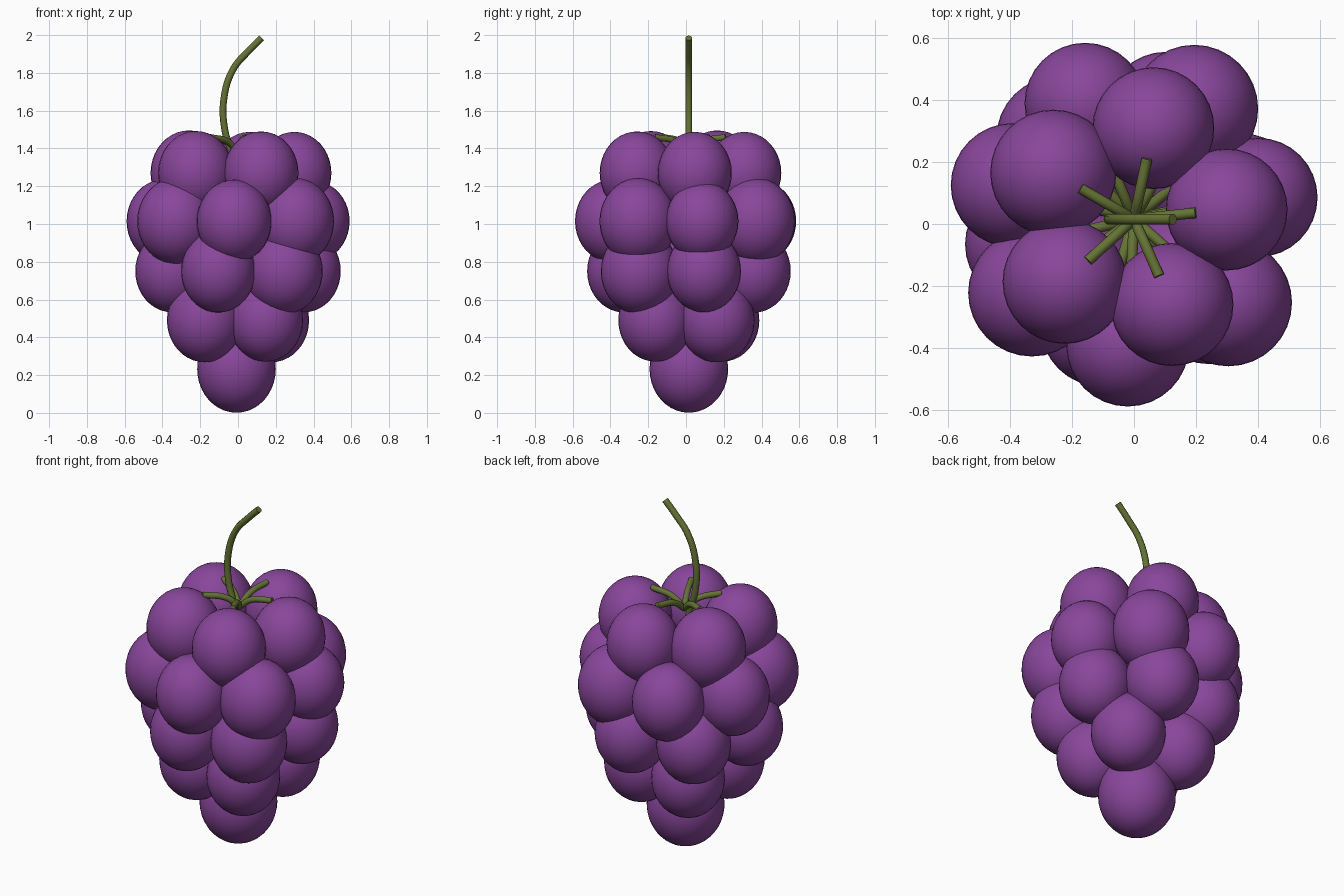
import bpy
from math import cos, sin, radians
from mathutils import Vector

cube = bpy.data.objects.get("Cube")
if cube:
    bpy.data.objects.remove(cube, do_unlink=True)


def material(name, rgb):
    mat = bpy.data.materials.new(name)
    mat.use_nodes = True
    mat.diffuse_color = (*rgb, 1)
    mat.node_tree.nodes["Principled BSDF"].inputs["Base Color"].default_value = (*rgb, 1)
    return mat


purple = material("grape purple", (0.25, 0.062, 0.33))
green = material("stem green", (0.13, 0.17, 0.035))
AXIS = Vector((0, 0.015, 0))


def polar(radius, degrees, z):
    a = radians(degrees)
    return AXIS + Vector((radius * cos(a), radius * sin(a), z))


def grape(name, centre, radius):
    bpy.ops.mesh.primitive_uv_sphere_add(segments=32, ring_count=20, radius=1, location=centre)
    ob = bpy.context.object
    ob.name = name
    ob.scale = (radius, radius, radius * 1.11)
    ob.data.materials.append(purple)
    bpy.ops.object.shade_smooth()


def tube(name, points, thickness):
    curve = bpy.data.curves.new(name, "CURVE")
    curve.dimensions = "3D"
    curve.bevel_depth = thickness
    curve.bevel_resolution = 3
    curve.resolution_u = 8
    curve.use_fill_caps = True
    spline = curve.splines.new("BEZIER")
    spline.bezier_points.add(len(points) - 1)
    for bp, co in zip(spline.bezier_points, points):
        bp.co = co
        bp.handle_left_type = bp.handle_right_type = "AUTO"
    curve.materials.append(green)
    ob = bpy.data.objects.new(name, curve)
    bpy.context.collection.objects.link(ob)


# Rings of grapes: name, height, ring radius, first angle, grape sizes
rings = [
    ("top", 1.27, 0.30, 6, [0.196, 0.196, 0.203, 0.2, 0.198]),
    ("upper", 1.015, 0.405, 10, [0.192, 0.206, 0.195, 0.2, 0.205, 0.198, 0.205]),
    ("middle", 0.75, 0.357, 13, [0.196, 0.198, 0.2, 0.196, 0.197, 0.205]),
    ("lower", 0.49, 0.23, 40, [0.2, 0.197, 0.2, 0.197]),
]
for name, z, ring, start, sizes in rings:
    for i, size in enumerate(sizes):
        angle = start + 360 * i / len(sizes)
        grape(f"{name}_grape_{i + 1}", polar(ring, angle, z), size)
        # Short stalk arching from the central stem into the grape
        tube(f"{name}_stalk_{i + 1}",
             [polar(0, angle, z + 0.11), polar(0.07, angle, z + 0.165),
              polar(min(0.2, ring * 0.7), angle, z + 0.19)], 0.017)

# Single grape at the tip
grape("tip_grape", AXIS + Vector((-0.008, 0, 0.232)), 0.208)

# Central stem with its curved free end
stem = [(0, 0.4), (0, 1.1), (-0.03, 1.36), (-0.07, 1.5), (-0.075, 1.66),
        (-0.025, 1.82), (0.06, 1.92), (0.125, 1.985)]
tube("main_stem", [AXIS + Vector((x, 0, z)) for x, z in stem], 0.018)
